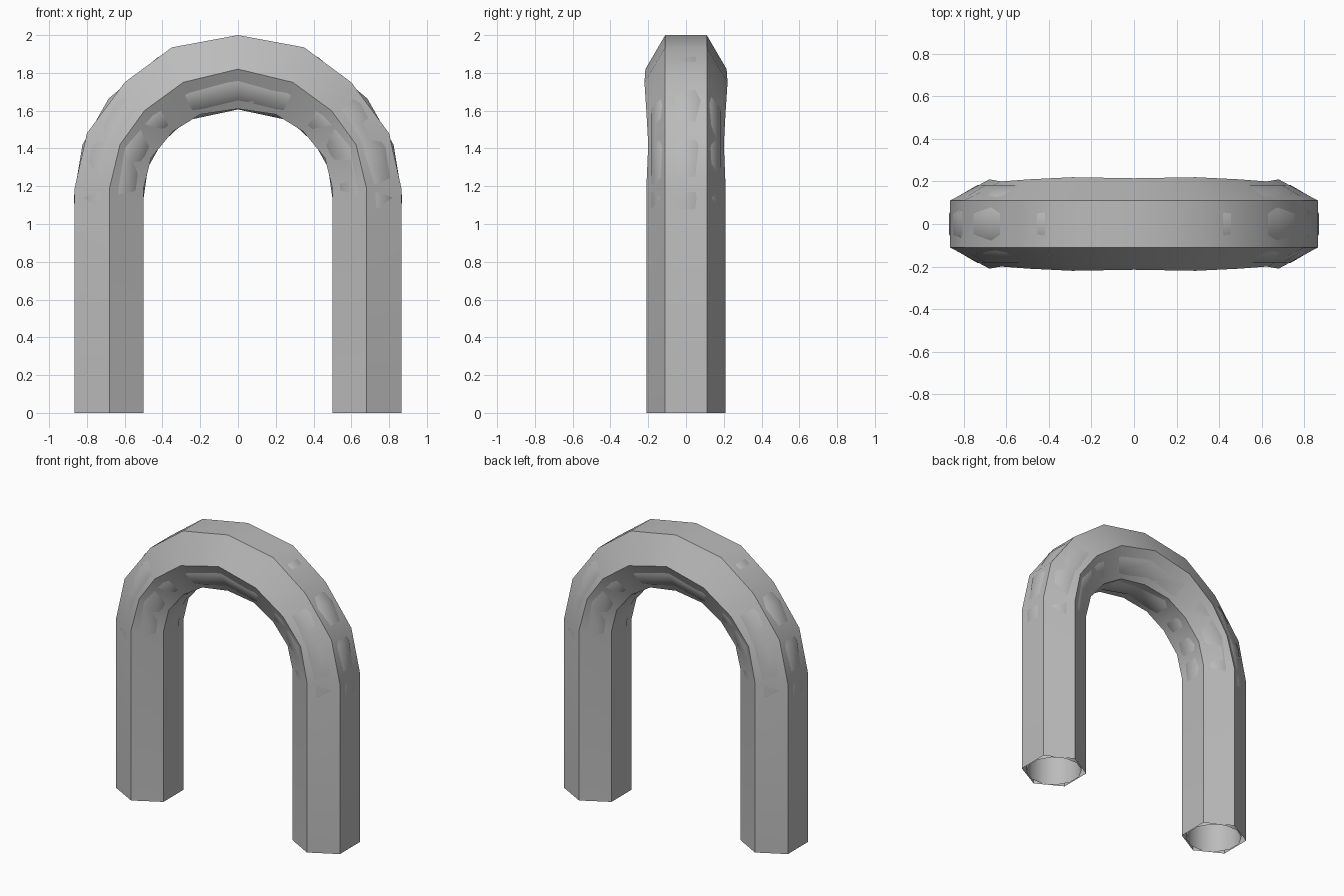
import bpy, math
from mathutils import Vector

if "Cube" in bpy.data.objects:
    bpy.data.objects.remove(bpy.data.objects["Cube"])

grey = bpy.data.materials.new("plain_grey")
grey.use_nodes = True
grey.diffuse_color = (0.5, 0.5, 0.5, 1)
grey.node_tree.nodes["Principled BSDF"].inputs["Base Color"].default_value = (0.5, 0.5, 0.5, 1)


def mirrored(half):
    """Continue a half arch, ending at the crown, down the other side."""
    return half + [(-x, z) for x, z in reversed(half[:-1])]


def loft(name, rings):
    """Skin a list of equal rings as an open-ended tube."""
    n = len(rings[0])
    faces = [(i * n + j, i * n + (j + 1) % n, (i + 1) * n + (j + 1) % n, (i + 1) * n + j)
             for i in range(len(rings) - 1) for j in range(n)]
    mesh = bpy.data.meshes.new(name)
    mesh.from_pydata([p for ring in rings for p in ring], [], faces)
    mesh.materials.append(grey)
    obj = bpy.data.objects.new(name, mesh)
    bpy.context.collection.objects.link(obj)
    bpy.ops.object.select_all(action="DESELECT")
    obj.select_set(True)
    bpy.context.view_layer.objects.active = obj
    bpy.ops.object.mode_set(mode="EDIT")
    bpy.ops.mesh.select_all(action="SELECT")
    bpy.ops.mesh.normals_make_consistent(inside=False)
    bpy.ops.object.mode_set(mode="OBJECT")
    bpy.ops.object.shade_smooth_by_angle(angle=math.radians(35))
    return obj


# Hexagonal outer arch: outer, side and inner edge lines
outer = mirrored([(.865, 0), (.865, 1.19), (.80, 1.48), (.60, 1.75), (.35, 1.935), (0, 2)])
side = mirrored([(.68, 0), (.68, 1.19), (.625, 1.42), (.495, 1.60), (.29, 1.75), (0, 1.82)])
inner = mirrored([(.50, 0), (.50, 1.19), (.46, 1.35), (.345, 1.49), (.20, 1.58), (0, 1.61)])
widths = [.21, .21, .20, .21, .22, .215]
widths += widths[-2::-1]
rings = []
for o, s, i, w in zip(outer, side, inner, widths):
    rings.append([(o[0], -.11, o[1]), (s[0], -w, s[1]), (i[0], -.11, i[1]),
                  (i[0], .11, i[1]), (s[0], w, s[1]), (o[0], .11, o[1])])
loft("outer_arch", rings)

# Rounder lining that just breaks through the outer arch at its bends
path = [Vector((x, 0, z)) for x, z in mirrored(
    [(.682, 0), (.682, .94), (.686, 1.13), (.65, 1.36), (.545, 1.545), (.35, 1.715), (0, 1.79)])]
rings = []
for k, c in enumerate(path):
    along = (path[min(k + 1, len(path) - 1)] - path[max(k - 1, 0)]).normalized()
    if k in (0, len(path) - 1):
        along = Vector((0, 0, 1 if k == 0 else -1))
    across = along.cross(Vector((0, 1, 0)))
    radius = .181 if k in (0, 1, len(path) - 2, len(path) - 1) else .19
    ring = []
    for j in range(12):
        a = math.tau * (j + .5) / 12
        ring.append(c + across * (radius * math.cos(a)) + Vector((0, radius * math.sin(a), 0)))
    rings.append(ring)
loft("inner_lining", rings)
